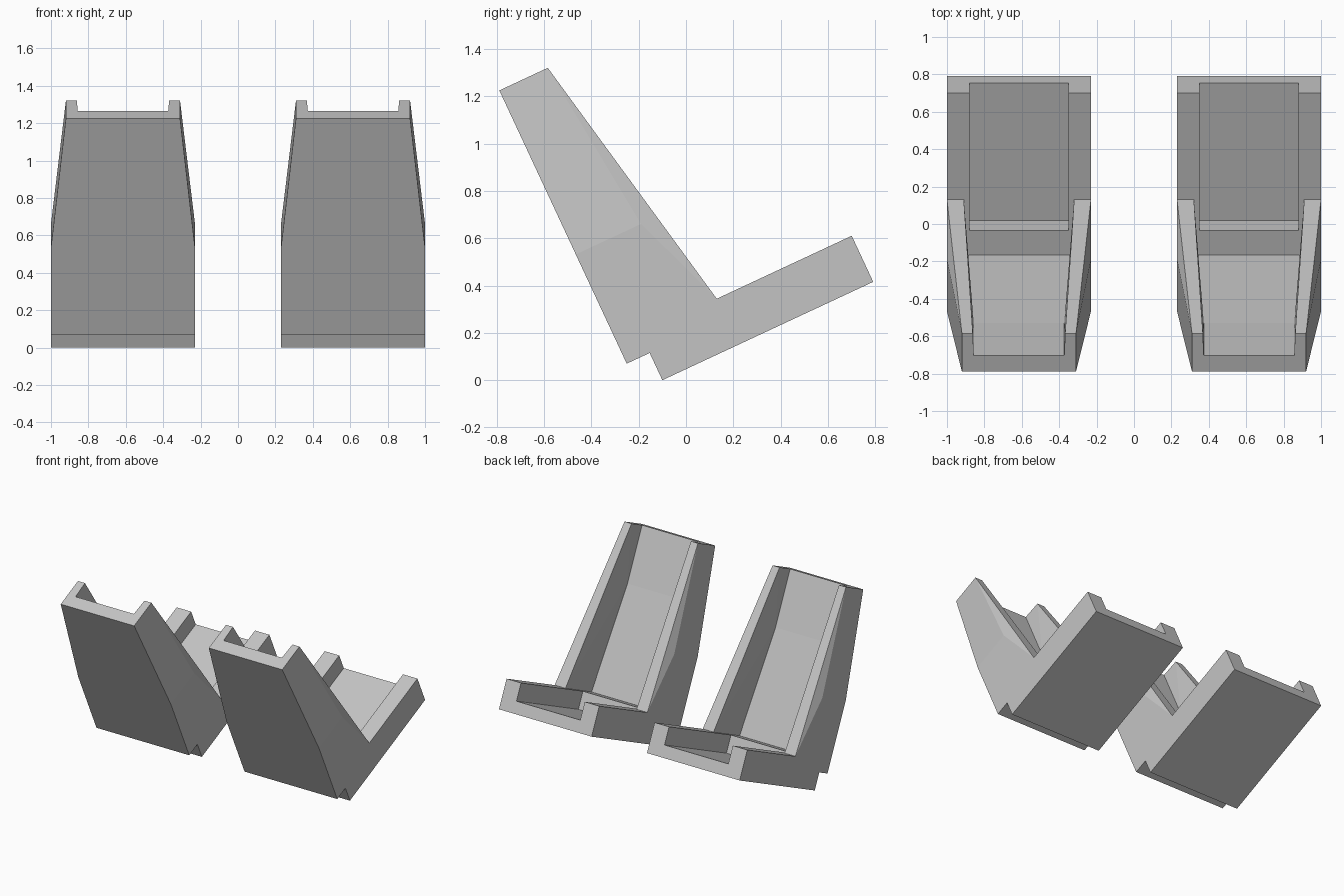
import bpy, bmesh, math
from mathutils import Vector

if "Cube" in bpy.data.objects:
    bpy.data.objects.remove(bpy.data.objects["Cube"])

TILT = math.radians(25)

# Corners in the tilted frame: (along seat, along backrest, half width)
P = {
    # outer shell
    "heel": (0, 0, .385), "seat_end_low": (.984, 0, .385),
    "seat_end_top": (.984, .215, .385), "crook": (.354, .215, .385),
    "fold": (.198, .637, .385), "top_in": (.119, 1.402, .305),
    "top_out": (-.107, 1.402, .305), "back_bend": (-.107, .637, .385),
    "notch_out": (-.107, .127, .385), "notch_in": (0, .127, .385),
    # seat channel
    "ch_floor_in": (.173, .087, .265), "ch_floor_end": (.984, .087, .265),
    "ch_rim_end": (.984, .215, .265), "ch_rim_in": (.173, .215, .265),
    # backrest channel
    "bk_floor_low": (.029, .215, .285), "bk_floor_mid": (-.012, .99, .242),
    "bk_floor_top": (-.012, 1.402, .242), "bk_rim_top": (.119, 1.402, .247),
    "bk_rim_low": (.354, .215, .295),
}

# Faces that appear once on each side
SIDE = [
    "heel seat_end_low seat_end_top crook fold back_bend notch_out notch_in",
    "fold top_in top_out back_bend",
    "crook top_in fold",
    "crook seat_end_top ch_rim_end ch_rim_in bk_floor_low bk_rim_low",
    "ch_floor_in ch_floor_end ch_rim_end ch_rim_in",
    "crook bk_rim_low bk_rim_top top_in",
    "bk_rim_low bk_floor_low bk_floor_mid",
    "bk_rim_low bk_floor_mid bk_rim_top",
    "bk_floor_mid bk_floor_top bk_rim_top",
]

# Chains of corners joined straight across to their mirror images
ACROSS = [
    "seat_end_low heel",                                   # underside
    "heel notch_in", "notch_in notch_out",                 # notch
    "notch_out back_bend", "back_bend top_out",            # outer back
    "ch_floor_end ch_floor_in", "ch_floor_in ch_rim_in",   # seat channel
    "ch_rim_in bk_floor_low",                              # step
    "bk_floor_low bk_floor_mid", "bk_floor_mid bk_floor_top",
    "top_out top_in bk_rim_top bk_floor_top",              # top end
    "seat_end_low seat_end_top ch_rim_end ch_floor_end",   # seat end
]


def bracket_mesh():
    bm = bmesh.new()
    sides = []
    for s in (1, -1):
        sides.append({k: bm.verts.new((s * w,
                                       -.1 + u * math.cos(TILT) - v * math.sin(TILT),
                                       u * math.sin(TILT) + v * math.cos(TILT)))
                      for k, (u, v, w) in P.items()})
    right, left = sides
    for side in sides:
        for names in SIDE:
            bm.faces.new([side[n] for n in names.split()])
    for names in ACROSS:
        chain = names.split()
        bm.faces.new([right[n] for n in chain] + [left[n] for n in reversed(chain)])
    bmesh.ops.recalc_face_normals(bm, faces=bm.faces)
    me = bpy.data.meshes.new("channel_bracket")
    bm.to_mesh(me)
    bm.free()
    return me


grey = bpy.data.materials.new("plain_grey")
grey.diffuse_color = (.55, .55, .55, 1)
grey.use_nodes = True
grey.node_tree.nodes["Principled BSDF"].inputs["Base Color"].default_value = grey.diffuse_color

mesh = bracket_mesh()
mesh.materials.append(grey)

# Matching pair of brackets
for name, x in (("left_bracket", -.615), ("right_bracket", .615)):
    ob = bpy.data.objects.new(name, mesh)
    ob.location = Vector((x, 0, 0))
    bpy.context.collection.objects.link(ob)
